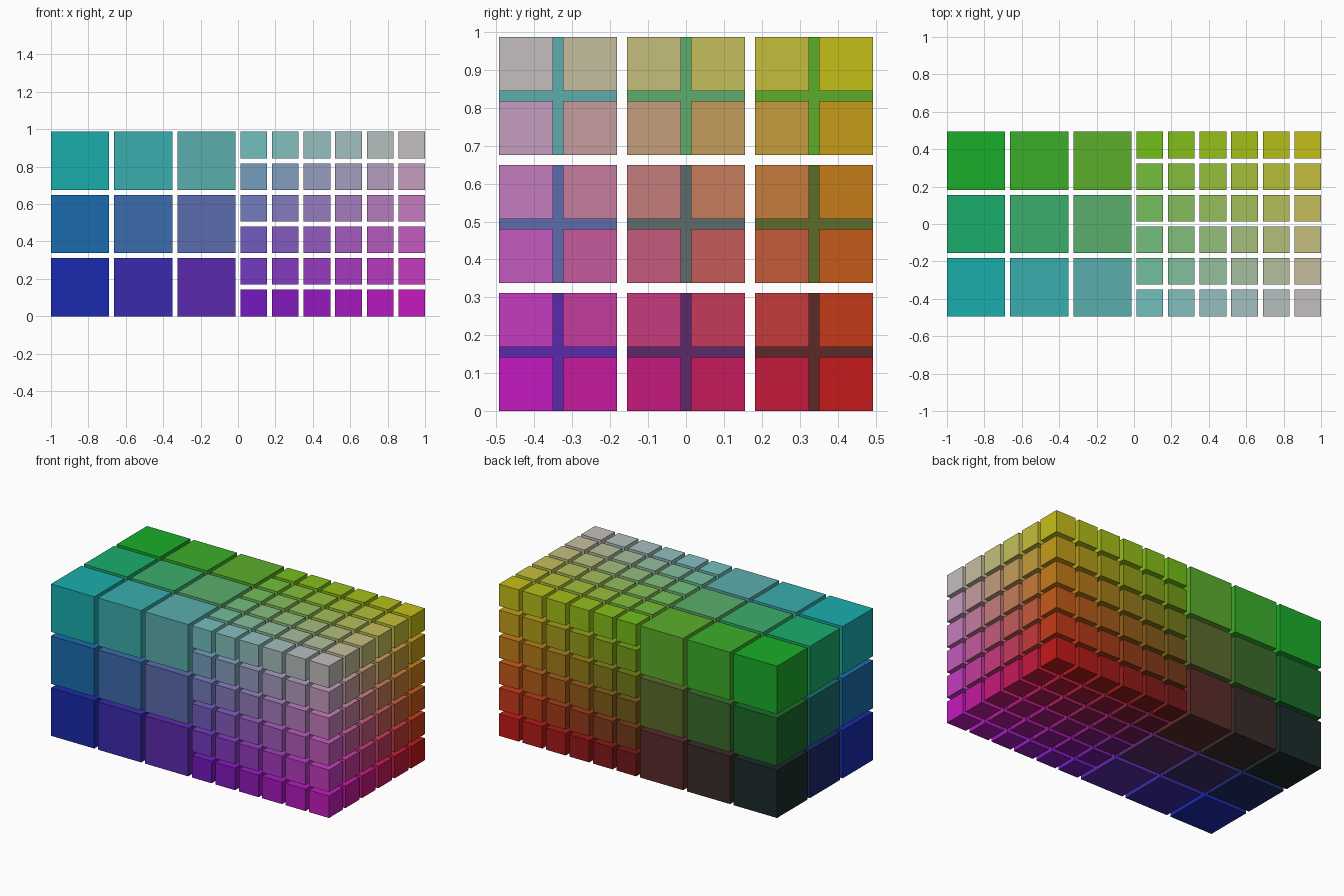
import bpy, bmesh

if "Cube" in bpy.data.objects:
    bpy.data.objects.remove(bpy.data.objects["Cube"])

GAP = 0.0264
PITCH = (2 + GAP) / 12          # small cell spacing
DEPTH = 6 * PITCH - GAP         # height and depth of the block


def cube_mesh(size, name):
    mesh = bpy.data.meshes.new(name)
    bm = bmesh.new()
    bmesh.ops.create_cube(bm, size=size)
    bm.to_mesh(mesh)
    bm.free()
    return mesh


def channel(t):
    # even steps on screen, converted to linear light
    s = 0.045 + 0.755 * t
    return ((s + 0.055) / 1.055) ** 2.4


def cube_grid(name, count, pitch, x_start):
    size = pitch - GAP
    base = cube_mesh(size, name)
    for i in range(count):
        for j in range(count):
            for k in range(count):
                x = x_start + i * pitch + size / 2
                y = -DEPTH / 2 + j * pitch + size / 2
                z = k * pitch + size / 2
                mesh = base.copy()
                # red grows with x, green with height, blue toward the front
                mat = bpy.data.materials.new(name + "_colour")
                mat.diffuse_color = (channel((x + 1) / 2), channel(z / DEPTH),
                                     channel(0.5 - y / DEPTH), 1)
                mat.use_nodes = True
                mat.node_tree.nodes["Principled BSDF"].inputs["Base Color"].default_value = mat.diffuse_color
                mesh.materials.append(mat)
                ob = bpy.data.objects.new(f"{name}_{i}_{j}_{k}", mesh)
                ob.location = (x, y, z)
                bpy.context.collection.objects.link(ob)
    bpy.data.meshes.remove(base)


# coarse half on the left, fine half on the right
cube_grid("large_cube", 3, 2 * PITCH, -1)
cube_grid("small_cube", 6, PITCH, GAP / 2)
